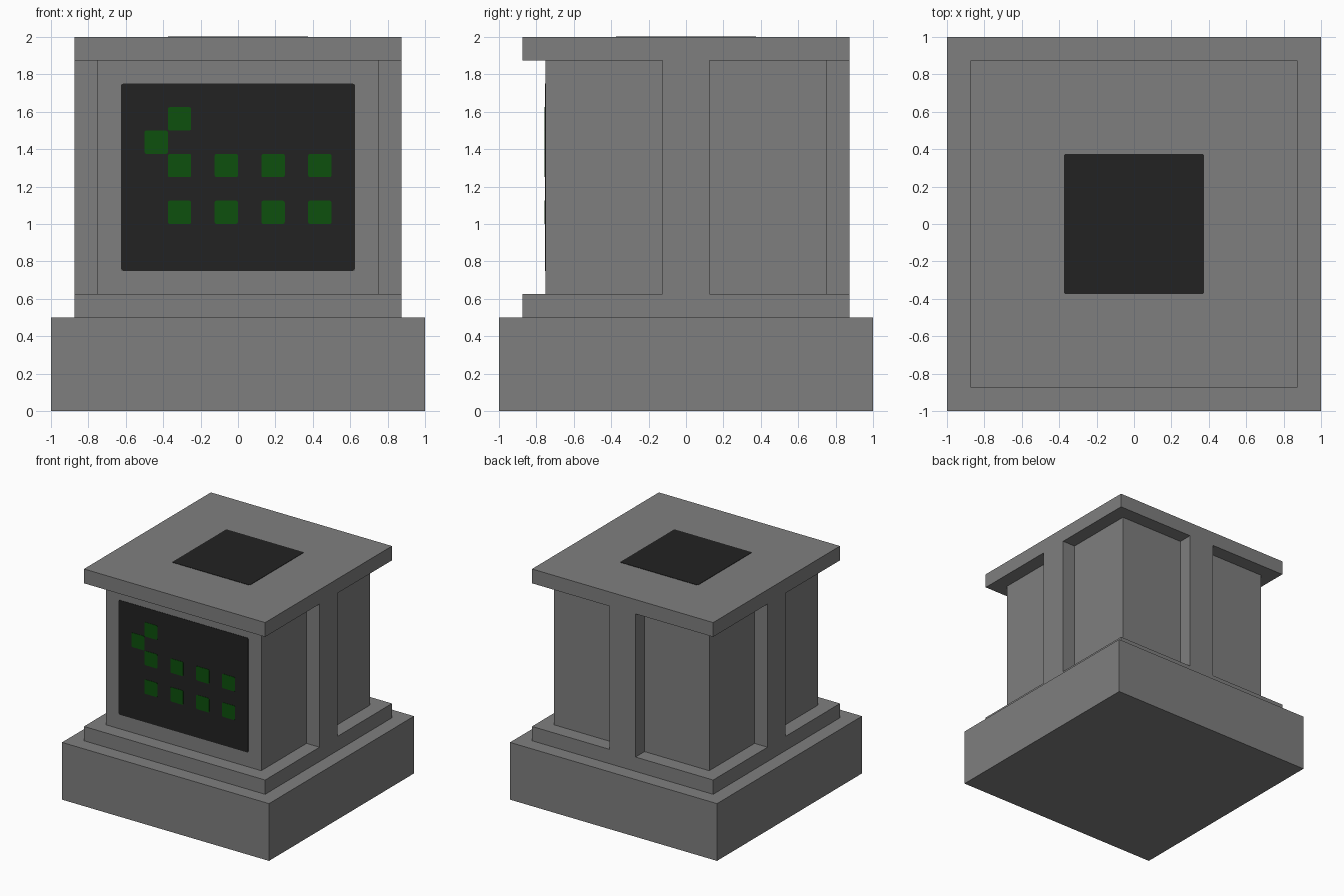
import bpy
import bmesh
from mathutils import Vector

if "Cube" in bpy.data.objects:
    bpy.data.objects.remove(bpy.data.objects["Cube"], do_unlink=True)


def make_material(name, colour):
    mat = bpy.data.materials.new(name)
    mat.use_nodes = True
    mat.diffuse_color = (*colour, 1)
    mat.node_tree.nodes["Principled BSDF"].inputs["Base Color"].default_value = (*colour, 1)
    return mat


GREY = make_material("stone grey", (0.212, 0.212, 0.212))
BLACK = make_material("screen black", (0.016, 0.016, 0.016))
GREEN = make_material("light green", (0.004, 0.08, 0.004))


def box(name, low, high, mat, thin_axis=None):
    """Box between two corners; corners are rounded around thin_axis if given."""
    low, high = Vector(low), Vector(high)
    bm = bmesh.new()
    bmesh.ops.create_cube(bm, size=1)
    for v in bm.verts:
        v.co = (low + high) / 2 + v.co * (high - low)
    if thin_axis is not None:
        edges = [e for e in bm.edges
                 if abs((e.verts[0].co - e.verts[1].co).normalized()[thin_axis]) > 0.9]
        bmesh.ops.bevel(bm, geom=edges, offset=0.01, segments=2, profile=0.5, affect='EDGES')
    mesh = bpy.data.meshes.new(name)
    bm.to_mesh(mesh)
    bm.free()
    mesh.materials.append(mat)
    obj = bpy.data.objects.new(name, mesh)
    bpy.context.collection.objects.link(obj)
    return obj


def slab(name, half, bottom, top):
    return box(name, (-half, -half, bottom), (half, half, top), GREY)


BODY, RIM = 0.75, 0.875       # half widths
LOW, HIGH = 0.625, 1.875      # body heights

# Stacked square blocks
slab("base", 1, 0, 0.5)
slab("plinth", RIM, 0.5, LOW)
slab("body", BODY, LOW, HIGH)
slab("cap", RIM, HIGH, 2)

# Pillars on the two sides and the back
PILLAR = 0.125
box("left_pillar", (BODY, -PILLAR, LOW), (RIM, PILLAR, HIGH), GREY)
box("right_pillar", (-RIM, -PILLAR, LOW), (-BODY, PILLAR, HIGH), GREY)
box("back_pillar", (-PILLAR, BODY, LOW), (PILLAR, RIM, HIGH), GREY)

# Dark panels on the front and the top
FRONT = -BODY - 0.003
box("screen", (-0.625, FRONT, 0.75), (0.625, -BODY, 1.75), BLACK, 1)
box("top_panel", (-0.375, -0.375, 2), (0.375, 0.375, 2.003), BLACK, 2)

# Green lights: two rows of four, and a step up at the upper left
CELL = 0.125
spots = [(-0.375 + 2 * CELL * i, z) for z in (1.0, 1.25) for i in range(4)]
spots += [(-0.5, 1.375), (-0.375, 1.5)]
for i, (x, z) in enumerate(spots):
    box(f"screen_light_{i + 1}", (x, FRONT - 0.003, z), (x + CELL, FRONT, z + CELL), GREEN, 1)
